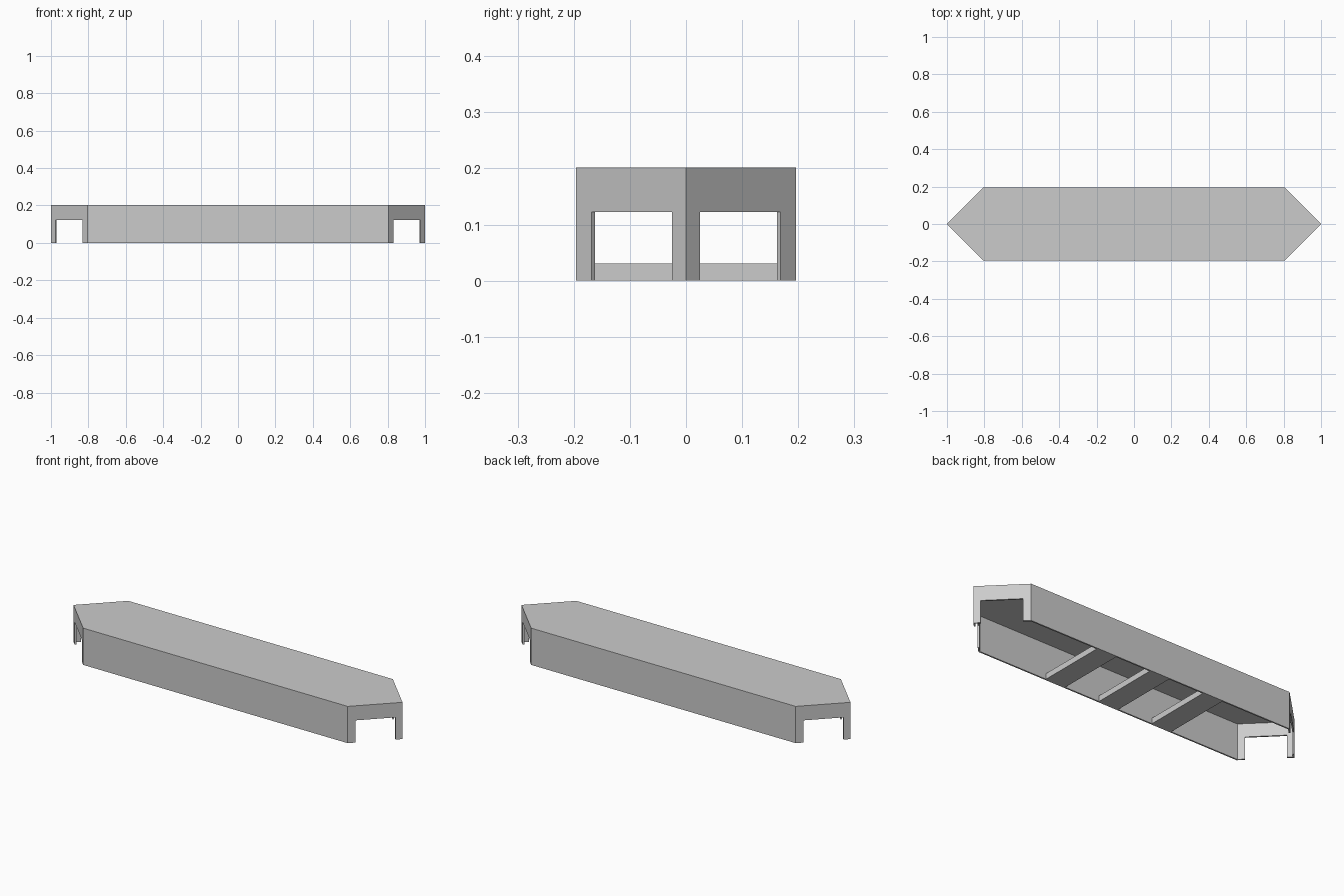
import bpy, bmesh
from mathutils import Vector

cube = bpy.data.objects.get("Cube")
if cube:
    bpy.data.objects.remove(cube, do_unlink=True)

HALF_WIDTH = 0.196
SHOULDER = 1 - HALF_WIDTH
HEIGHT = 0.202
OPENING_TOP = 0.122
THICKNESS = 0.008

grey = bpy.data.materials.new("plain grey")
grey.use_nodes = True
colour = (0.6, 0.6, 0.6, 1)
grey.diffuse_color = colour
grey.node_tree.nodes["Principled BSDF"].inputs["Base Color"].default_value = colour


def make_object(name, bm):
    mesh = bpy.data.meshes.new(name)
    bm.to_mesh(mesh)
    bm.free()
    mesh.materials.append(grey)
    obj = bpy.data.objects.new(name, mesh)
    bpy.context.collection.objects.link(obj)
    return obj


# Hollow cover: pointed lid, long side walls and notched end walls
outline = [Vector(p) for p in (
    (1, 0, 0), (SHOULDER, HALF_WIDTH, 0), (-SHOULDER, HALF_WIDTH, 0),
    (-1, 0, 0), (-SHOULDER, -HALF_WIDTH, 0), (SHOULDER, -HALF_WIDTH, 0))]
up = Vector((0, 0, HEIGHT))
notch = Vector((0, 0, OPENING_TOP))
bm = bmesh.new()
bm.faces.new([bm.verts.new(p + up) for p in outline])
for a, b in zip(outline, outline[1:] + outline[:1]):
    loop = [a]
    if a.y != b.y:
        # Narrow post at the tip, slightly wider post at the shoulder
        start, end = (0.128, 0.857) if a.y == 0 else (0.143, 0.872)
        p, q = a.lerp(b, start), a.lerp(b, end)
        loop += [p, p + notch, q + notch, q]
    loop += [b, b + up, a + up]
    bm.faces.new([bm.verts.new(p) for p in loop])
bmesh.ops.remove_doubles(bm, verts=bm.verts, dist=0.0001)
cover = make_object("cover_shell", bm)
solid = cover.modifiers.new("wall thickness", 'SOLIDIFY')
solid.thickness = THICKNESS
solid.offset = -1
solid.use_even_offset = True
solid.use_quality_normals = True

# Flat crossbars joining the side walls at the bottom
for name, x in (("left", 0.33), ("middle", 0), ("right", -0.33)):
    bm = bmesh.new()
    bmesh.ops.create_cube(bm, size=1)
    bmesh.ops.scale(bm, verts=bm.verts, vec=(0.12, 2 * (HALF_WIDTH - THICKNESS / 2), 0.031))
    bmesh.ops.translate(bm, verts=bm.verts, vec=(x, 0, 0.0155))
    make_object(name + "_crossbar", bm)
